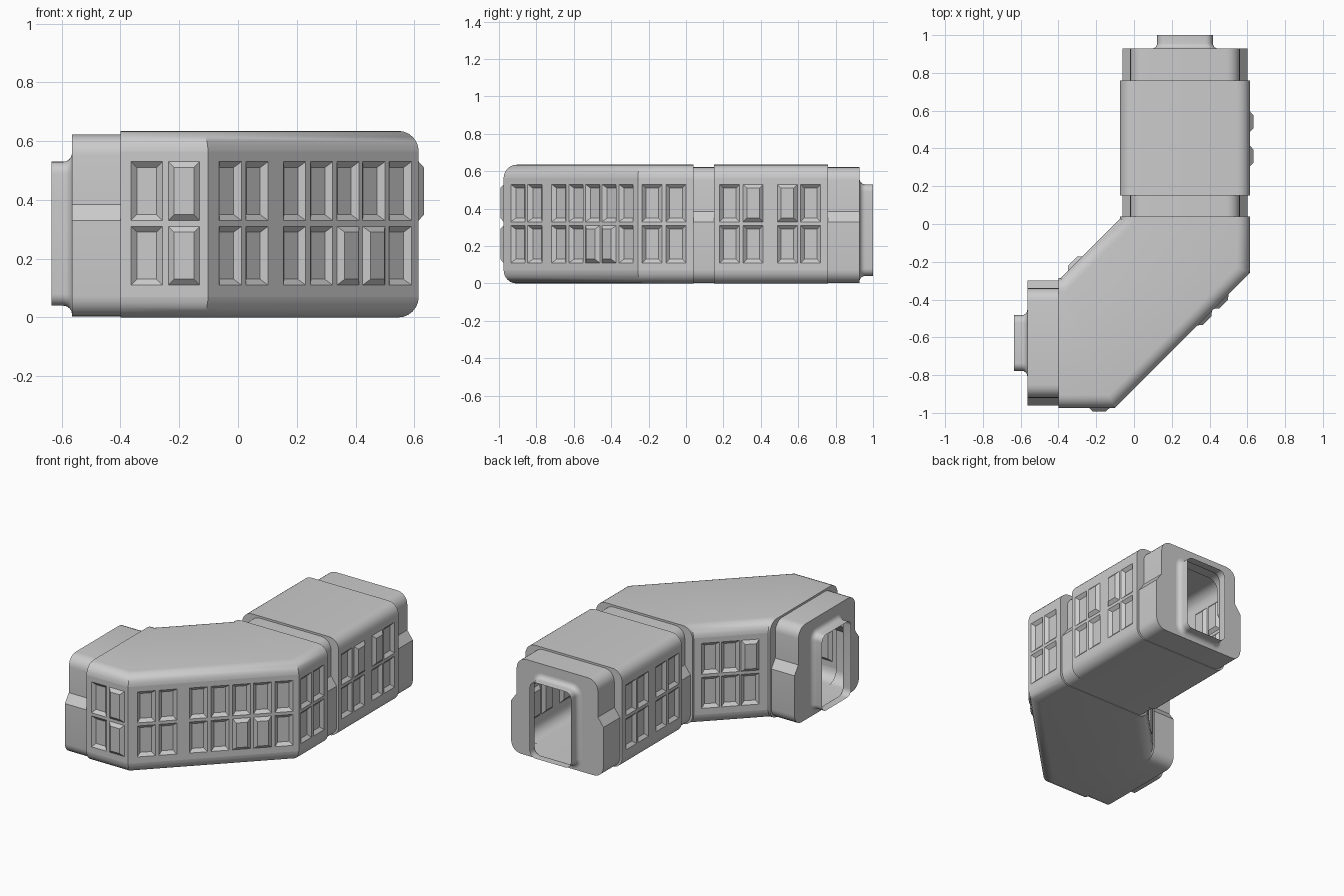
import bpy, bmesh
from math import sin, cos, pi, radians
from mathutils import Vector

cube = bpy.data.objects.get("Cube")
if cube:
    bpy.data.objects.remove(cube, do_unlink=True)

grey = bpy.data.materials.new("hull grey")
grey.use_nodes = True
COLOUR = (0.6, 0.6, 0.6, 1)
grey.diffuse_color = COLOUR
grey.node_tree.nodes["Principled BSDF"].inputs["Base Color"].default_value = COLOUR

ARC = 7                      # points per rounded corner
WALL = 0.345                 # half width of the body
ROWS = [0.07, 0.11, 0.31, 0.33, 0.53, 0.565]
LOW, HIGH = 1, 3             # window rows
INSET, DEPTH = 0.02, 0.018


def section(low, high, z0, z1, r):
    """Closed profile: rounded corners, with a shoulder halfway up each side."""
    half = []
    for w, z, start in ((low, z0 + r, -pi / 2), (high, z1 - r, 0)):
        for i in range(ARC):
            a = start + i * pi / 2 / (ARC - 1)
            half.append((w - r + r * cos(a), z + r * sin(a)))
    half[ARC:ARC] = [(low, 0.33), (high, 0.385)]
    return half + [(-u, z) for u, z in reversed(half)]


BODY = section(WALL, WALL, 0, 0.635, 0.07)
COLLAR = section(0.33, 0.29, 0.003, 0.622, 0.07)


def lip_section(grow):
    return section(0.147 + grow, 0.147 + grow, 0.04 - grow, 0.53 + grow, 0.04 + grow)


# Stations: centre point and sideways vector of each cross-section
def north(y):
    return Vector((0.27, y, 0)), Vector((1, 0, 0))


def west(x):
    return Vector((x, -0.63, 0)), Vector((0, -1, 0))


MITRE_1 = Vector((0.27, -0.115, 0)), Vector((1, -0.414, 0))
MITRE_2 = Vector((-0.245, -0.63, 0)), Vector((0.414, -1, 0))


def loft(bm, stations, open_sides=False):
    """Skin the cross-sections; open_sides leaves the flat side walls out."""
    rings = []
    for (centre, side), profile in stations:
        rings.append([bm.verts.new(centre + side * u + Vector((0, 0, z))) for u, z in profile])
    n = len(rings[0])
    skipped = [ARC - 1, ARC, ARC + 1]
    skipped += [n - 2 - i for i in skipped]
    for a, b in zip(rings, rings[1:]):
        for i in range(n):
            if not (open_sides and i in skipped):
                j = (i + 1) % n
                bm.faces.new((a[i], a[j], b[j], b[i]))


def wall(bm, start, end, sign, starts=(), width=0.107, raised=()):
    """Side wall with window panels sunk in, or raised where listed as (column, row)."""
    p0 = start[0] + start[1] * sign * WALL
    p1 = end[0] + end[1] * sign * WALL
    length = (p1 - p0).length
    along = (p1 - p0).normalized()
    out = along.cross(Vector((0, 0, 1)))
    if out.dot(start[1] * sign) < 0:
        out = -out
    cols = [0] + [t for s in starts for t in (s, s + width)] + [length]

    def ring(t0, t1, z0, z1, push):
        return [bm.verts.new(p0 + along * t + Vector((0, 0, z)) + out * push)
                for t, z in ((t0, z0), (t1, z0), (t1, z1), (t0, z1))]

    for c, (t0, t1) in enumerate(zip(cols, cols[1:])):
        for r, (z0, z1) in enumerate(zip(ROWS, ROWS[1:])):
            outer = ring(t0, t1, z0, z1, 0)
            if c % 2 == 0 or r not in (LOW, HIGH):
                bm.faces.new(outer)
                continue
            push = DEPTH if ((c - 1) // 2, r) in raised else -DEPTH
            inner = ring(t0 + INSET, t1 - INSET, z0 + INSET, z1 - INSET, push)
            bm.faces.new(inner)
            for i in range(4):
                j = (i + 1) % 4
                bm.faces.new((outer[i], outer[j], inner[j], inner[i]))


def finish(bm, name):
    bmesh.ops.remove_doubles(bm, verts=bm.verts, dist=0.0005)
    bmesh.ops.recalc_face_normals(bm, faces=bm.faces)
    # Open shells: make the topmost face point up
    top = max(bm.faces, key=lambda f: f.calc_center_median().z + abs(f.normal.z))
    if top.normal.z < 0:
        bmesh.ops.reverse_faces(bm, faces=bm.faces)
    mesh = bpy.data.meshes.new(name)
    bm.to_mesh(mesh)
    bm.free()
    mesh.materials.append(grey)
    obj = bpy.data.objects.new(name, mesh)
    bpy.context.collection.objects.link(obj)
    bpy.ops.object.select_all(action='DESELECT')
    obj.select_set(True)
    bpy.context.view_layer.objects.active = obj
    bpy.ops.object.shade_smooth_by_angle(angle=radians(30))


# Straight corridor
bm = bmesh.new()
a, b = north(0.76), north(0.15)
loft(bm, [(a, BODY), (b, BODY)], True)
columns = (0.04, 0.165, 0.347, 0.473)
wall(bm, a, b, 1, columns, raised=((1, HIGH), (2, HIGH)))
wall(bm, a, b, -1, columns)
finish(bm, "straight_corridor")

# Angled corridor
bm = bmesh.new()
a, b = north(0.04), west(-0.4)
loft(bm, [(s, BODY) for s in (a, MITRE_1, MITRE_2, b)], True)
wall(bm, a, MITRE_1, 1, (0.04, 0.167))
wall(bm, MITRE_1, MITRE_2, 1, (0.035, 0.163, 0.287, 0.414, 0.544, 0.725, 0.853),
     raised=((1, LOW), (2, LOW)))
wall(bm, MITRE_2, b, 1, (0.028, 0.155), raised=((0, LOW), (0, HIGH)))
wall(bm, a, MITRE_1, -1)
wall(bm, MITRE_1, MITRE_2, -1, (0.046, 0.164, 0.282), raised=((2, HIGH),))
wall(bm, MITRE_2, b, -1)
finish(bm, "angled_corridor")

# Neck joining the two corridors
bm = bmesh.new()
a, b = north(0.15), north(0.04)
loft(bm, [(a, BODY), (a, COLLAR), (b, COLLAR), (b, BODY)])
finish(bm, "joining_neck")

# Collar and flared doorway lip at each end
FLARE = 0.03
for label, place, base, end, tip in (("back", north, 0.76, 0.928, 1.0),
                                     ("side", west, -0.4, -0.565, -0.635)):
    bm = bmesh.new()
    loft(bm, [(place(base), BODY), (place(base), COLLAR),
              (place(end), COLLAR), (place(end), lip_section(FLARE))])
    finish(bm, label + "_collar")

    bm = bmesh.new()
    way = 1 if tip > end else -1
    stations = []
    for i in range(7):
        t = i * pi / 12
        stations.append((place(end + way * FLARE * (1 - cos(t))),
                         lip_section(FLARE * (1 - sin(t)))))
    stations.append((place(tip), lip_section(0)))
    loft(bm, stations)
    finish(bm, label + "_doorway_lip")
